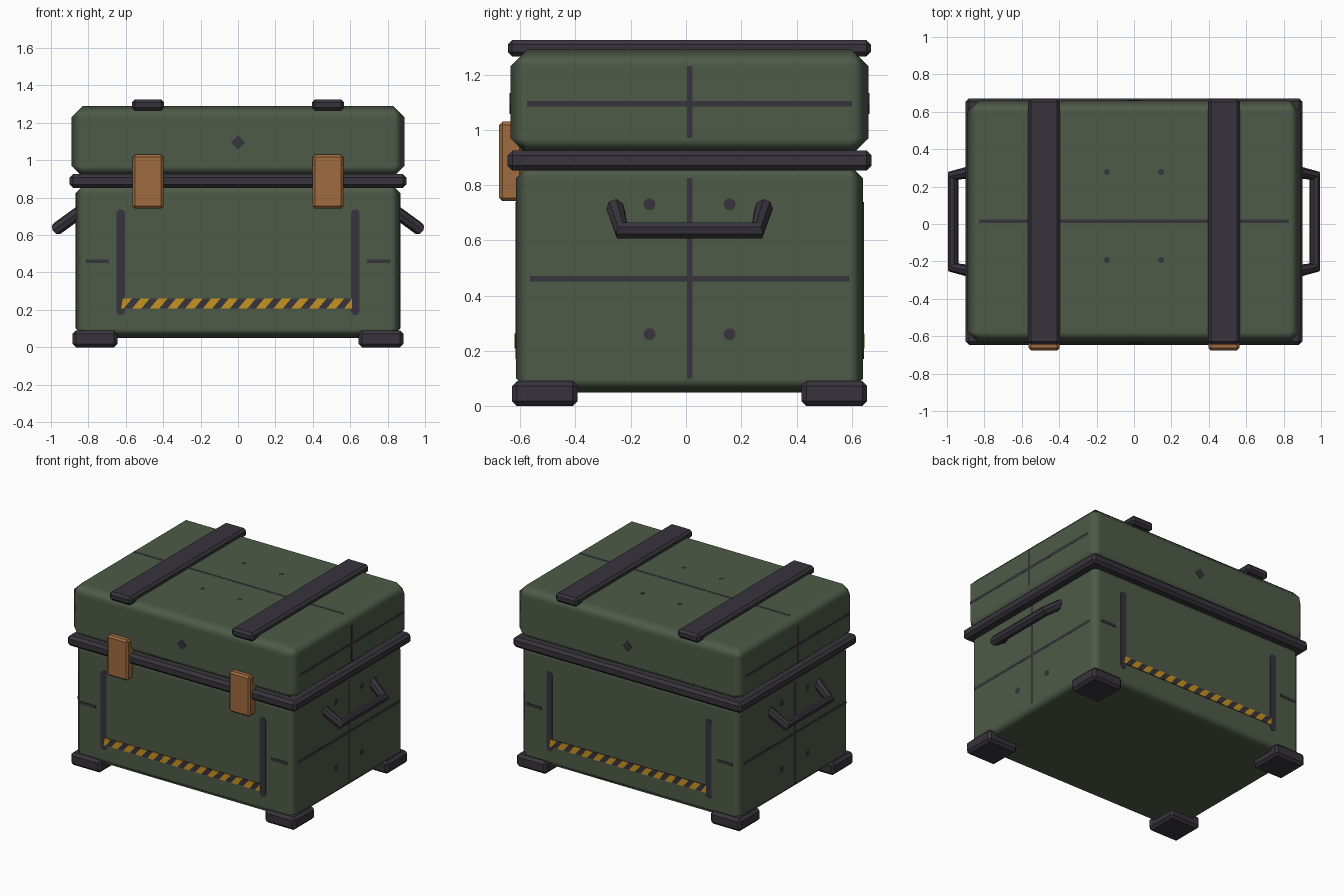
import bpy, bmesh, math
from mathutils import Matrix, Vector

cube = bpy.data.objects.get("Cube")
if cube:
    bpy.data.objects.remove(cube, do_unlink=True)

CY = 0.013  # depth centre of the box


def material(name, rgb):
    lin = [(c / 255 / 12.92) if c < 11 else ((c / 255 + 0.055) / 1.055) ** 2.4 for c in rgb]
    m = bpy.data.materials.new(name)
    m.use_nodes = True
    m.diffuse_color = (*lin, 1)
    node = next(n for n in m.node_tree.nodes if n.type == 'BSDF_PRINCIPLED')
    node.inputs["Base Color"].default_value = (*lin, 1)
    node.inputs["Roughness"].default_value = 0.7
    return m


GREEN = material("olive green", (78, 91, 72))
DARK = material("dark rubber", (55, 52, 60))
COPPER = material("copper", (160, 107, 62))
YELLOW = material("hazard yellow", (198, 146, 34))


def add_mesh(name, mesh, mat):
    obj = bpy.data.objects.new(name, mesh)
    bpy.context.collection.objects.link(obj)
    mesh.materials.clear()
    mesh.materials.append(mat)
    return obj


def box(name, lo, hi, mat, bevel, smooth=False):
    """Bevelled box between two corners."""
    lo, hi = Vector(lo), Vector(hi)
    bm = bmesh.new()
    bmesh.ops.create_cube(bm, size=1)
    size = hi - lo
    for v in bm.verts:
        v.co = (lo + hi) / 2 + Vector(a * b for a, b in zip(v.co, size))
    mesh = bpy.data.meshes.new(name)
    bm.to_mesh(mesh)
    bm.free()
    obj = add_mesh(name, mesh, mat)
    mod = obj.modifiers.new("bevel", 'BEVEL')
    mod.width = bevel
    mod.segments = 1
    if smooth:
        mesh.shade_smooth()
        mod.harden_normals = True
    return obj


def plate(name, polys, frame, mat, lift=0.003):
    """Thin painted plate: 2D outlines laid on a face frame."""
    bm = bmesh.new()
    for pts in polys:
        face = bm.faces.new([bm.verts.new((u, v, lift)) for u, v in pts])
        ext = bmesh.ops.extrude_face_region(bm, geom=[face])
        for v in ext["geom"]:
            if isinstance(v, bmesh.types.BMVert):
                v.co.z -= lift + 0.002
    bmesh.ops.recalc_face_normals(bm, faces=bm.faces)
    bm.transform(frame)
    mesh = bpy.data.meshes.new(name)
    bm.to_mesh(mesh)
    bm.free()
    return add_mesh(name, mesh, mat)


def rect(u0, v0, u1, v1):
    return [(u0, v0), (u1, v0), (u1, v1), (u0, v1)]


def disc(u, v, r, n=10):
    return [(u + r * math.cos(i * math.tau / n), v + r * math.sin(i * math.tau / n))
            for i in range(n)]


def capsule(u, v0, v1, r, n=6):
    arc = [(r * math.cos(i * math.pi / n), r * math.sin(i * math.pi / n)) for i in range(n + 1)]
    return [(u + a, v1 - r + b) for a, b in arc] + [(u - a, v0 + r - b) for a, b in arc]


def wall(turn, distance):
    """Frame of an upright face: u runs sideways, v is height."""
    return (Matrix.Translation((0, CY, 0)) @ Matrix.Rotation(math.radians(turn), 4, 'Z')
            @ Matrix.Translation((0, -distance, 0)) @ Matrix.Rotation(math.pi / 2, 4, 'X'))


# Main shell
box("body", (-0.867, CY - 0.628, 0.05), (0.867, CY + 0.628, 0.875), GREEN, 0.05, True)
box("lid", (-0.89, CY - 0.648, 0.91), (0.89, CY + 0.648, 1.29), GREEN, 0.06, True)
box("rim_seal", (-0.9, CY - 0.659, 0.852), (0.9, CY + 0.659, 0.925), DARK, 0.018)

for sx, side in ((-1, "right"), (1, "left")):
    # Straps and latches
    xs = sorted((sx * 0.395, sx * 0.567))
    box(side + "_strap", (xs[0], CY - 0.658, 1.265), (xs[1], CY + 0.656, 1.325), DARK, 0.016)
    box(side + "_latch", (xs[0] + 0.004, -0.676, 0.742), (xs[1] - 0.004, -0.59, 1.03), COPPER, 0.012)

    # Corner feet
    for sy, end in ((-1, "front"), (1, "back")):
        fx = sorted((sx * 0.645, sx * 0.885))
        fy = sorted((CY + sy * 0.405, CY + sy * 0.643))
        box(f"{end}_{side}_foot", (fx[0], fy[0], 0), (fx[1], fy[1], 0.09), DARK, 0.018)

    # Carry handle swept along a bent path
    path = [(0.85, -0.27, 0.72), (0.967, -0.245, 0.635), (0.967, 0.245, 0.635), (0.85, 0.27, 0.72)]
    curve = bpy.data.curves.new("handle_path", 'CURVE')
    curve.dimensions = '3D'
    curve.bevel_depth = 0.034
    curve.bevel_resolution = 2
    curve.use_fill_caps = True
    spline = curve.splines.new('POLY')
    spline.points.add(len(path) - 1)
    for p, (x, y, z) in zip(spline.points, path):
        p.co = (sx * x, y + CY, z, 1)
    temp = bpy.data.objects.new("handle_path", curve)
    bpy.context.collection.objects.link(temp)
    bpy.context.view_layer.update()
    mesh = bpy.data.meshes.new_from_object(
        temp.evaluated_get(bpy.context.evaluated_depsgraph_get()))
    bpy.data.objects.remove(temp, do_unlink=True)
    for poly in mesh.polygons:
        poly.use_smooth = False
        poly.material_index = 0
    add_mesh(side + "_handle", mesh, DARK)

# Painted markings on front and back
for turn, end in ((0, "front"), (180, "back")):
    face = wall(turn, 0.628)
    marks = [capsule(s * 0.627, 0.171, 0.738, 0.023) for s in (-1, 1)]
    marks += [rect(-0.815, 0.45, -0.69, 0.47), rect(0.69, 0.45, 0.815, 0.47)]
    plate(end + "_panel_marks", marks, face, DARK)
    plate(end + "_hazard_band", [rect(-0.625, 0.208, 0.61, 0.262)], face, DARK, 0.004)
    pitch, slant = 0.0945, 0.045
    stripes = []
    for i in range(14):
        u = -0.66 + i * pitch
        quad = [(u, 0.208), (u + 0.05, 0.208), (u + 0.05 + slant, 0.262), (u + slant, 0.262)]
        stripes.append([(min(max(a, -0.625), 0.61), b) for a, b in quad])
    plate(end + "_hazard_stripes", stripes, face, YELLOW, 0.006)
    plate(end + "_lid_mark", [disc(0, 1.095, 0.038, 4)], wall(turn, 0.648), DARK)

# Painted seams and rivets on the sides
for turn, side in ((90, "left"), (-90, "right")):
    seams = [rect(-0.578, 0.45, 0.578, 0.47), rect(-0.01, 0.1, 0.01, 0.45),
             rect(-0.01, 0.47, 0.01, 0.825)]
    rivets = [disc(s * 0.145, z, 0.022) for s in (-1, 1) for z in (0.26, 0.73)]
    plate(side + "_body_seams", seams + rivets, wall(turn, 0.867), DARK, 0.001)
    lid_seams = [rect(-0.588, 1.085, 0.588, 1.105), rect(-0.01, 0.97, 0.01, 1.085),
                 rect(-0.01, 1.105, 0.01, 1.23)]
    plate(side + "_lid_seams", lid_seams, wall(turn, 0.89), DARK, 0.001)

# Painted seam and rivets on the lid top
top = Matrix.Translation((0, CY, 1.29))
rivets = [disc(sx * 0.145, v, 0.016) for sx in (-1, 1) for v in (-0.205, 0.265)]
plate("lid_top_marks", [rect(-0.83, -0.008, 0.83, 0.01)] + rivets, top, DARK, 0.001)
